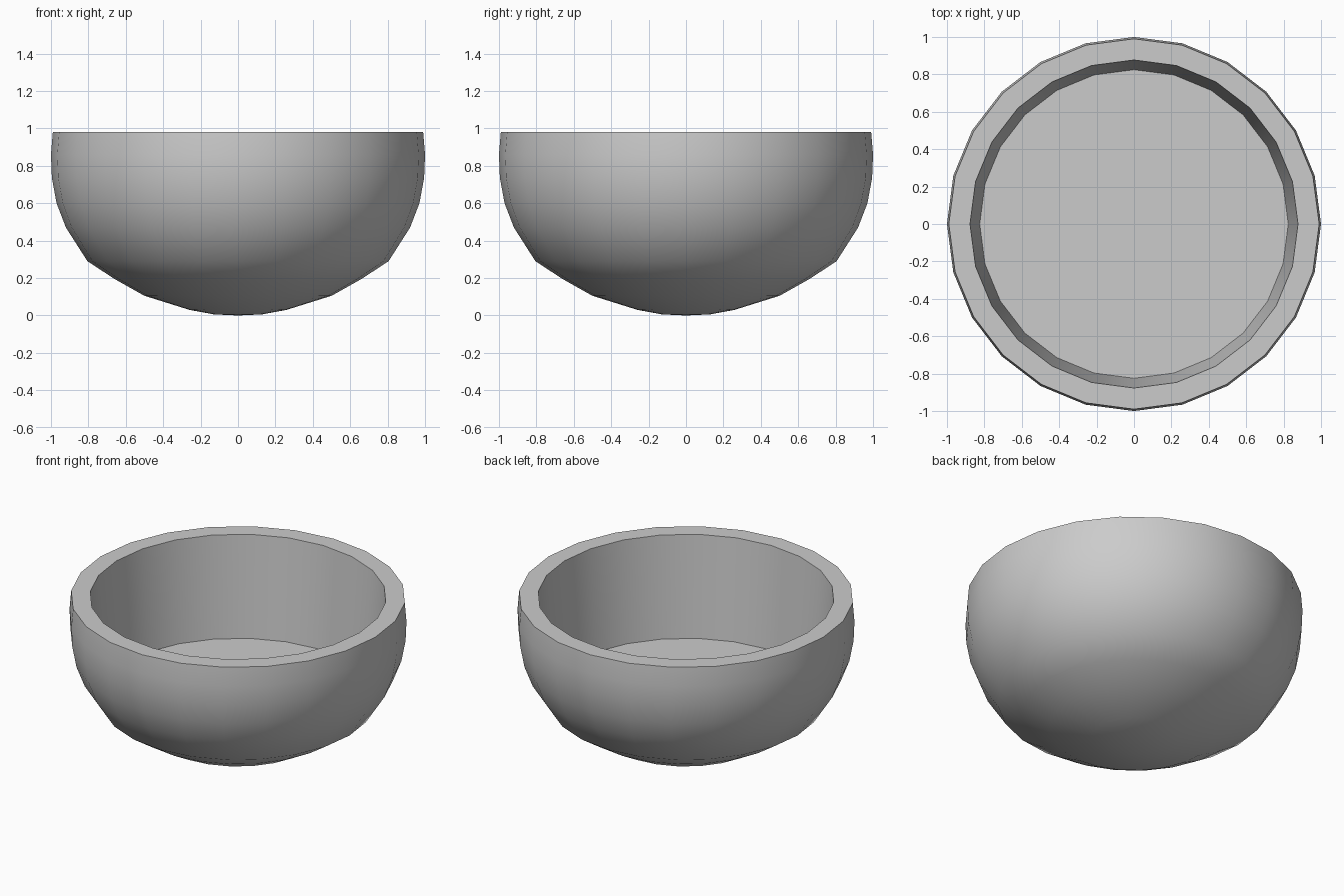
import bpy, bmesh, math

if "Cube" in bpy.data.objects:
    bpy.data.objects.remove(bpy.data.objects["Cube"])

SIDES = 24

# Bowl profile (radius, height): outside from the bottom up, then over the rim and down inside
outer = [(0.13, 0.006), (0.26, 0.03), (0.5, 0.105), (0.66, 0.195), (0.805, 0.29),
         (0.92, 0.47), (0.97, 0.6), (0.995, 0.735), (1.0, 0.86), (0.99, 0.98)]
inner = [(0.877, 0.98), (0.825, 0.325)]


def ring(bm, r, z):
    return [bm.verts.new((r * math.cos(math.tau * i / SIDES),
                          r * math.sin(math.tau * i / SIDES), z)) for i in range(SIDES)]


def lathe(name, profile, bottom_z):
    bm = bmesh.new()
    rings = [ring(bm, r, z) for r, z in profile]
    for a, b in zip(rings, rings[1:]):
        for i in range(SIDES):
            j = (i + 1) % SIDES
            bm.faces.new((a[i], a[j], b[j], b[i]))
    # rounded underside
    pole = bm.verts.new((0, 0, bottom_z))
    for i in range(SIDES):
        bm.faces.new((pole, rings[0][(i + 1) % SIDES], rings[0][i]))
    # flat inner floor
    bm.faces.new(rings[-1])
    bmesh.ops.recalc_face_normals(bm, faces=bm.faces)
    mesh = bpy.data.meshes.new(name)
    bm.to_mesh(mesh)
    bm.free()
    obj = bpy.data.objects.new(name, mesh)
    bpy.context.collection.objects.link(obj)
    return obj


bowl = lathe("bowl", outer + inner, 0.0)
bpy.context.view_layer.objects.active = bowl
bowl.select_set(True)
bpy.ops.object.shade_smooth_by_angle(angle=math.radians(42))
